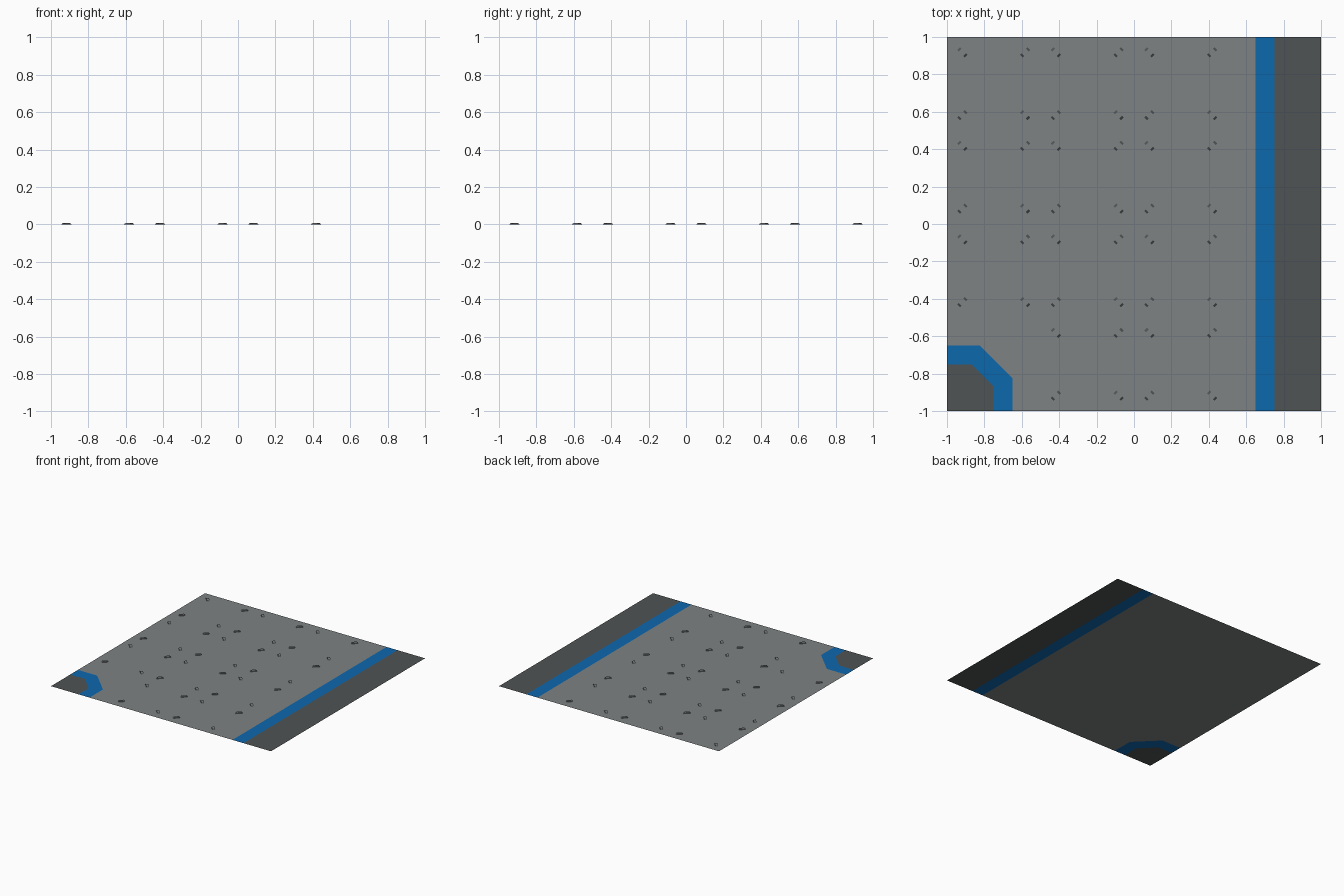
import bpy, bmesh, math
from mathutils import Matrix, Vector

if "Cube" in bpy.data.objects:
    bpy.data.objects.remove(bpy.data.objects["Cube"])


def material(name, rgb):
    m = bpy.data.materials.new(name)
    m.diffuse_color = (*rgb, 1)
    m.use_nodes = True
    m.node_tree.nodes["Principled BSDF"].inputs["Base Color"].default_value = m.diffuse_color
    return m


GREY = material("light grey", (0.21, 0.225, 0.23))
BLUE = material("blue", (0.004, 0.138, 0.42))
DARK = material("dark grey", (0.08, 0.087, 0.087))


def finish(name, bm, mats):
    me = bpy.data.meshes.new(name)
    bm.to_mesh(me)
    bm.free()
    for m in mats:
        me.materials.append(m)
    ob = bpy.data.objects.new(name, me)
    bpy.context.collection.objects.link(ob)
    return ob


def flat(name, points, mat):
    bm = bmesh.new()
    f = bm.faces.new([bm.verts.new((x, y, 0)) for x, y in points])
    f.normal_update()
    if f.normal.z < 0:
        f.normal_flip()
    finish(name, bm, [mat])


# Floor regions: main field, edge stripe and chamfered corner bend
outer = [(-1, -.65), (-.825, -.65), (-.65, -.825), (-.65, -1)]
inner = [(-1, -.75), (-.868, -.75), (-.75, -.868), (-.75, -1)]
flat("floor_field", outer + [(.65, -1), (.65, 1), (-1, 1)], GREY)
flat("edge_stripe", [(.65, -1), (.75, -1), (.75, 1), (.65, 1)], BLUE)
flat("edge_floor", [(.75, -1), (1, -1), (1, 1), (.75, 1)], DARK)
flat("corner_stripe", outer + inner[::-1], BLUE)
flat("corner_floor", inner + [(-1, -1)], DARK)

# Raised treads: bevelled bars pointing out from each tile centre
bm = bmesh.new()
for cx in (-.75, -.25, .25):
    for cy in (-.75, -.25, .25, .75):
        if cx == -.75 and cy == -.75:
            continue
        for sx in (-1, 1):
            for sy in (-1, 1):
                c = Vector((cx + sx * .1675, cy + sy * .1675, 0))
                rot = Matrix.Rotation(math.atan2(sy, sx), 3, 'Z')
                lo, hi = [[bm.verts.new(c + rot @ Vector((x * l, y * w, z)))
                           for x, y in ((-1, -1), (1, -1), (1, 1), (-1, 1))]
                          for l, w, z in ((.028, .0105, 0), (.0165, .0105, .007))]
                bm.faces.new(hi)
                for i in range(4):
                    j = (i + 1) % 4
                    f = bm.faces.new((lo[i], lo[j], hi[j], hi[i]))
                    f.material_index = 1 if i in (1, 3) else 0
finish("floor_treads", bm, [GREY, DARK])
